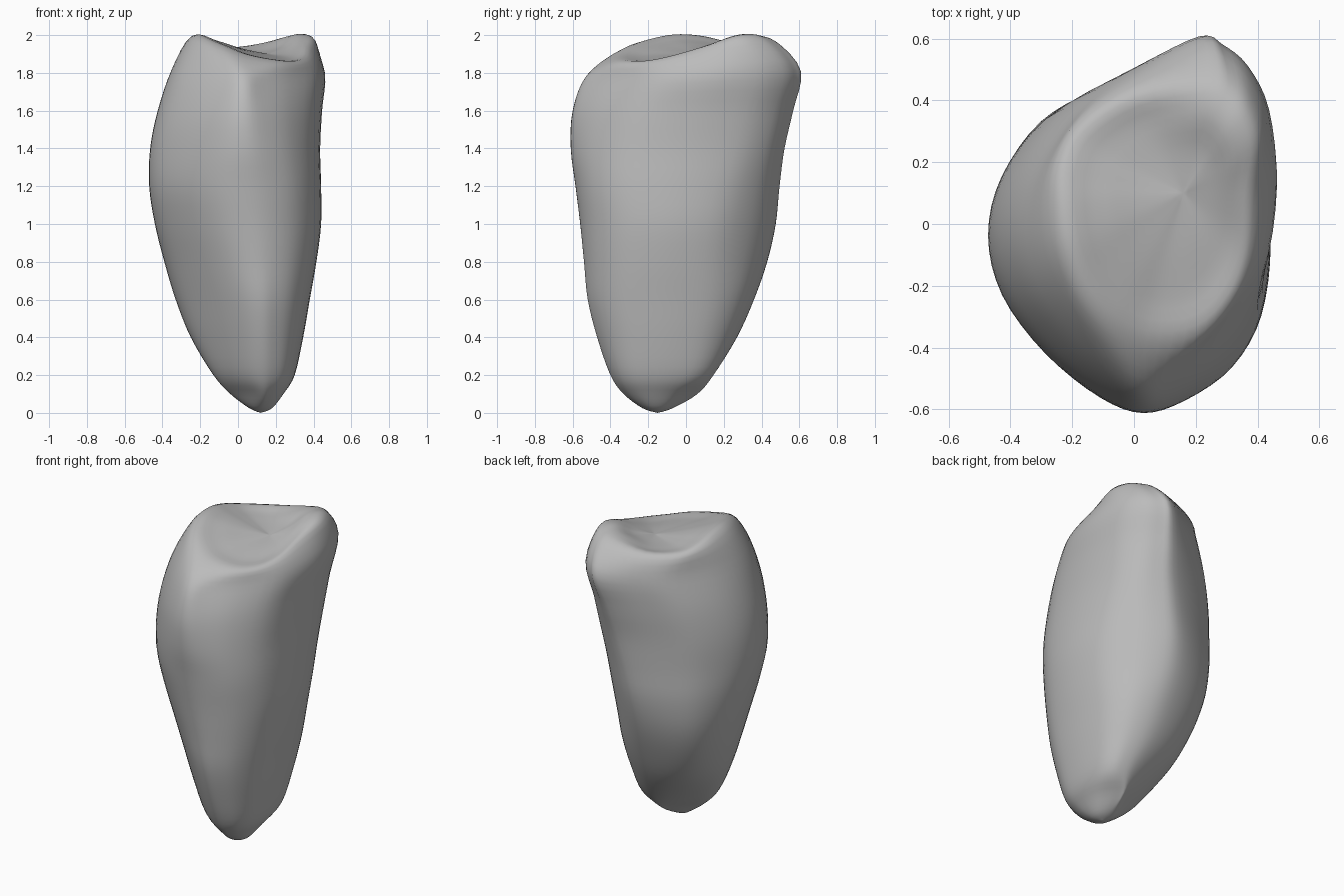
import bpy
import bmesh
from mathutils import Vector

default_cube = bpy.data.objects.get("Cube")
if default_cube:
    bpy.data.objects.remove(default_cube, do_unlink=True)

# Side wall sections: height, then limits of x (low, high), y (low, high),
# x + y (low, high) and y - x (low, high)
LEVELS = [(.025, .06, .18, -.23, -.07, -.13, .06, -.37, -.16),
          (.1, -.04, .24, -.33, .06, -.22, .19, -.49, -.06),
          (.2, -.13, .3, -.4, .145, -.33, .35, -.59, .08),
          (.4, -.25, .345, -.47, .27, -.42, .46, -.665, .33),
          (.6, -.33, .38, -.52, .36, -.495, .54, -.72, .49),
          (.8, -.39, .415, -.54, .43, -.57, .59, -.75, .59),
          (1, -.44, .44, -.56, .475, -.645, .64, -.77, .63),
          (1.2, -.47, .44, -.585, .495, -.7, .69, -.78, .63),
          (1.4, -.465, .435, -.61, .52, -.7, .75, -.76, .625),
          (1.6, -.425, .445, -.6, .565, -.66, .81, -.71, .6),
          (1.8, -.35, .46, -.53, .605, -.555, .88, -.625, .545)]

# Rim of the saddle-shaped top, clockwise from the back
RIM = [(.24, .48, 1.96), (.32, .45, 1.97), (.375, .38, 1.98), (.41, .27, 1.97),
       (.39, .1, 1.93), (.37, -.1, 1.88), (.31, -.25, 1.855), (.2, -.36, 1.86),
       (.04, -.38, 1.89), (-.08, -.32, 1.935), (-.17, -.22, 1.97), (-.23, -.08, 1.995),
       (-.25, .06, 1.99), (-.245, .19, 1.965), (-.18, .315, 1.935), (0, .43, 1.93)]

BOTTOM_TIP = Vector((.12, -.15, 0))
HOLLOW = Vector((.16, .1, 1.9))
STEPS = 4


def rounded_section(level):
    """Round off the eight-sided outline given by the limits of one level."""
    height, left, right, front, back, sum_low, sum_high, diff_low, diff_high = level
    corners = [(back - diff_high, back), (sum_high - back, back),
               (right, sum_high - right), (right, right + diff_low),
               (front - diff_low, front), (sum_low - front, front),
               (left, sum_low - left), (left, left + diff_high)]
    corners = [Vector((x, y, height)) for x, y in corners]
    # One touching point on each side; the back one nears the ridge higher up
    ridge = .5 + .14 * height
    touches = [corners[i].lerp(corners[(i + 1) % len(corners)], .5 if i else ridge)
               for i in range(len(corners))]
    ring = []
    for i, touch in enumerate(touches):
        following = (i + 1) % len(touches)
        # The last corner lies on the back left face, which flattens upwards
        fullness = .5 if following else .5 - .19 * height
        middle = touch.lerp(touches[following], .5)
        ring += [touch, middle.lerp(corners[following], fullness)]
    return ring


def smooth_path(points, closed):
    """Pass a smooth curve through the points and sample it."""
    count = len(points)

    def pick(index):
        return points[index % count] if closed else points[max(0, min(index, count - 1))]

    samples = []
    for i in range(count if closed else count - 1):
        a, b, c, d = (pick(i + offset) for offset in (-1, 0, 1, 2))
        for step in range(STEPS):
            t = step / STEPS
            samples.append(b + (c - a) * (t / 2)
                           + (a * 2 - b * 5 + c * 4 - d) * (t * t / 2)
                           + (b * 3 - a - c * 3 + d) * (t ** 3 / 2))
    if not closed:
        samples.append(points[-1].copy())
    return samples


# Stack the rings from the bottom tip, up the wall, over the rim and into the hollow
rim = [Vector(point) for point in RIM]
rings = [[BOTTOM_TIP] * len(rim)]
rings += [rounded_section(level) for level in LEVELS]

# The top section of the wall follows the rise and fall of the rim
for point, edge in zip(rings[-1], rim):
    point.z += (edge.z - 1.94) * .4
rings.append(rim)

# The back lobe swells slightly inside the rim before the hollow sinks
for inward, sink, swell in ((.3, .25, .15), (.65, .7, .05)):
    ring = []
    for edge in rim:
        point = edge.lerp(HOLLOW, inward)
        point.z = edge.z + (HOLLOW.z - edge.z) * sink
        point.z += swell * max(0, edge.x) * max(0, edge.y) * 2
        ring.append(point)
    rings.append(ring)
rings.append([HOLLOW] * len(rim))

# Smooth around each ring, then along each column
round_rings = [smooth_path(ring, True) for ring in rings]
columns = [smooth_path(list(column), False) for column in zip(*round_rings)]

# Skin the columns
bm = bmesh.new()
grid = [[bm.verts.new(point) for point in column] for column in columns]
for i, column in enumerate(grid):
    following = grid[(i + 1) % len(grid)]
    for j in range(len(column) - 1):
        bm.faces.new((column[j], following[j], following[j + 1], column[j + 1]))
bmesh.ops.remove_doubles(bm, verts=bm.verts[:], dist=.0005)
bmesh.ops.recalc_face_normals(bm, faces=bm.faces[:])
for face in bm.faces:
    face.smooth = True

mesh = bpy.data.meshes.new("stone_body")
bm.to_mesh(mesh)
bm.free()
stone = bpy.data.objects.new("stone_body", mesh)
bpy.context.collection.objects.link(stone)

# Plain grey surface
grey = bpy.data.materials.new("stone_grey")
grey.use_nodes = True
colour = (.5, .5, .5, 1)
grey.diffuse_color = colour
grey.node_tree.nodes["Principled BSDF"].inputs["Base Color"].default_value = colour
mesh.materials.append(grey)
